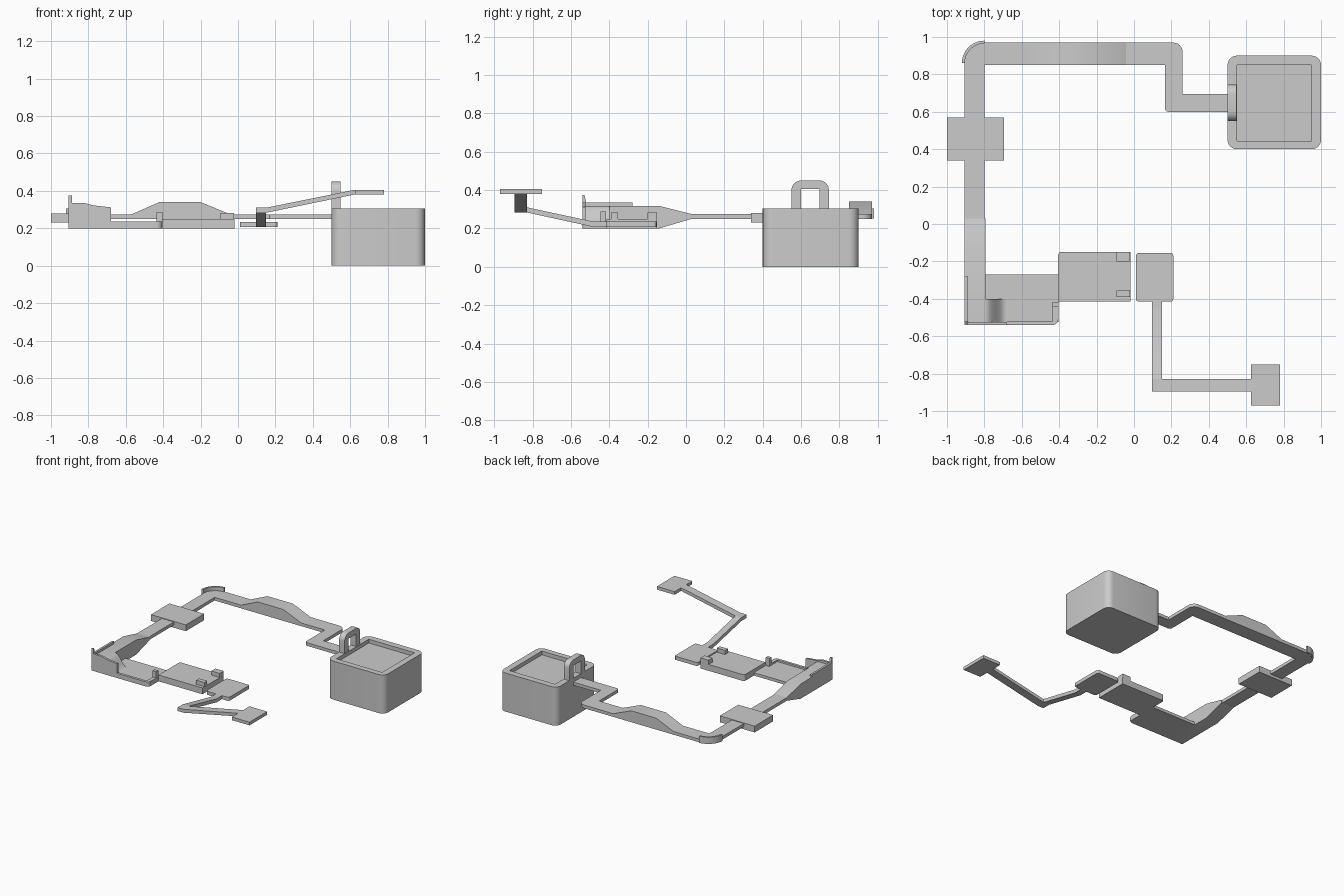
import bpy, bmesh, math
from mathutils import Vector

if "Cube" in bpy.data.objects:
    bpy.data.objects.remove(bpy.data.objects["Cube"])


def rounded(points, steps=6):
    """Outline from (x, y, radius) corners; radius 0 keeps a sharp corner."""
    out, n = [], len(points)
    for i, (x, y, r) in enumerate(points):
        p = Vector((x, y))
        if r == 0:
            out.append((x, y))
            continue
        a = (Vector(points[i - 1][:2]) - p).normalized() * r
        b = (Vector(points[(i + 1) % n][:2]) - p).normalized() * r
        c = p + a + b
        for k in range(steps + 1):
            t = k / steps * math.pi / 2
            out.append(tuple(c - b * math.cos(t) - a * math.sin(t)))
    return out


def prism(name, pts, axis, lo, hi):
    """Extrude a 2D outline along x (pts = y,z), y (pts = x,z) or z (pts = x,y)."""
    place = {'x': lambda u, v, w: (w, u, v),
             'y': lambda u, v, w: (u, w, v),
             'z': lambda u, v, w: (u, v, w)}[axis]
    bm = bmesh.new()
    face = bm.faces.new([bm.verts.new(place(u, v, lo)) for u, v in pts])
    ext = bmesh.ops.extrude_face_region(bm, geom=[face])
    move = Vector(place(0, 0, hi - lo))
    bmesh.ops.translate(bm, vec=move, verts=[g for g in ext['geom'] if isinstance(g, bmesh.types.BMVert)])
    bmesh.ops.recalc_face_normals(bm, faces=bm.faces)
    me = bpy.data.meshes.new(name)
    bm.to_mesh(me)
    bm.free()
    ob = bpy.data.objects.new(name, me)
    bpy.context.collection.objects.link(ob)
    bpy.ops.object.select_all(action='DESELECT')
    ob.select_set(True)
    bpy.context.view_layer.objects.active = ob
    bpy.ops.object.shade_smooth_by_angle(angle=math.radians(30))
    return ob


def rect(x0, x1, y0, y1, r=0):
    return rounded([(x0, y0, r), (x1, y0, r), (x1, y1, r), (x0, y1, r)])


# start box with a shallow recess in its top
box = prism("start_box", rect(0.5, 1.0, 0.4, 0.9, 0.05), 'z', 0, 0.305)
cutter = prism("recess_cutter", rect(0.55, 0.95, 0.445, 0.85), 'z', 0.275, 0.4)
cutter.hide_render = True
mod = box.modifiers.new("recess", 'BOOLEAN')
mod.operation, mod.object, mod.solver = 'DIFFERENCE', cutter, 'EXACT'
bpy.context.view_layer.objects.active = box
bpy.ops.object.modifier_apply(modifier="recess")
bpy.data.objects.remove(cutter)

# arch gate standing on the box
prism("arch_gate", rounded([(0.55, 0.305, 0), (0.55, 0.45, 0.05), (0.745, 0.45, 0.05), (0.745, 0.305, 0),
                            (0.695, 0.305, 0), (0.695, 0.405, 0), (0.60, 0.405, 0), (0.60, 0.305, 0)]),
      'x', 0.5, 0.548)

# winding track from the box round to the left side
prism("track", rounded([(0.5, 0.60, 0), (0.5, 0.695, 0), (0.26, 0.695, 0), (0.26, 0.97, 0.05),
                        (-0.905, 0.97, 0.1), (-0.905, 0.03, 0), (-0.8, 0.03, 0), (-0.8, 0.85, 0),
                        (0.165, 0.85, 0), (0.165, 0.60, 0.02)]), 'z', 0.25, 0.275)

# hump on the back stretch
prism("hump", [(-0.58, 0.27), (-0.42, 0.34), (-0.2, 0.34), (-0.03, 0.27)], 'y', 0.85, 0.97)

# curved guard at the back left corner
arc = [(math.pi / 2 + k / 12 * math.pi / 2) for k in range(13)]
prism("corner_guard", [(-0.8 + 0.12 * math.cos(a), 0.86 + 0.12 * math.sin(a)) for a in arc] +
      [(-0.8 + 0.105 * math.cos(a), 0.86 + 0.105 * math.sin(a)) for a in reversed(arc)],
      'z', 0.252, 0.305)

# square rest pad on the left stretch
prism("rest_pad", rect(-1.0, -0.695, 0.34, 0.57), 'z', 0.23, 0.28)

# raised end of the left stretch
prism("rising_track", [(0.03, 0.25), (0.03, 0.275), (-0.14, 0.317), (-0.525, 0.317), (-0.525, 0.2), (-0.14, 0.2)],
      'x', -0.905, -0.795)

# curved slide down to the lower floor
curve = [(-0.795 + 0.11 * k / 12, 0.223 + 0.047 * (1 + math.cos(math.pi * k / 12))) for k in range(13)]
prism("slide", curve + [(-0.685, 0.2), (-0.795, 0.2)], 'y', -0.525, -0.40)

# lower floor
prism("lower_floor", rect(-0.795, -0.405, -0.525, -0.27), 'z', 0.2, 0.223)

# walls round the lower floor
prism("left_wall", [(-0.54, 0.2), (-0.54, 0.375), (-0.53, 0.375), (-0.52, 0.335), (-0.28, 0.335), (-0.28, 0.2)],
      'x', -0.905, -0.888)
prism("front_wall", [(-0.89, 0.2), (-0.89, 0.335), (-0.82, 0.335), (-0.77, 0.322), (-0.68, 0.312),
                     (-0.68, 0.2)], 'y', -0.54, -0.523)
prism("low_wall", rounded([(-0.68, -0.54, 0), (-0.405, -0.54, 0.03), (-0.405, -0.42, 0), (-0.435, -0.42, 0),
                           (-0.435, -0.52, 0), (-0.68, -0.52, 0)]), 'z', 0.2, 0.237)
prism("wall_post", rect(-0.437, -0.405, -0.445, -0.418), 'z', 0.23, 0.287)

# landing platform with two exit posts
prism("landing", rounded([(-0.405, -0.415, 0), (-0.02, -0.415, 0), (-0.02, -0.15, 0), (-0.405, -0.15, 0.015)]),
      'z', 0.2, 0.25)
for name, y0, y1 in (("back_exit_post", -0.2, -0.15), ("front_exit_post", -0.39, -0.355)):
    prism(name, rect(-0.093, -0.021, y0, y1), 'z', 0.24, 0.283)

# separate finishing lever: plate, rising arms and end pad
prism("lever_plate", rect(0.01, 0.21, -0.415, -0.155, 0.015), 'z', 0.207, 0.235)
prism("lever_arm", [(-0.41, 0.235), (-0.48, 0.235), (-0.83, 0.31), (-0.83, 0.283), (-0.48, 0.207), (-0.41, 0.207)],
      'x', 0.097, 0.15)
prism("cross_arm", [(0.097, 0.283), (0.097, 0.31), (0.15, 0.31), (0.62, 0.405), (0.64, 0.405),
                    (0.64, 0.38), (0.62, 0.38), (0.15, 0.283)], 'y', -0.895, -0.83)
prism("end_pad", rect(0.625, 0.78, -0.97, -0.75), 'z', 0.38, 0.405)
